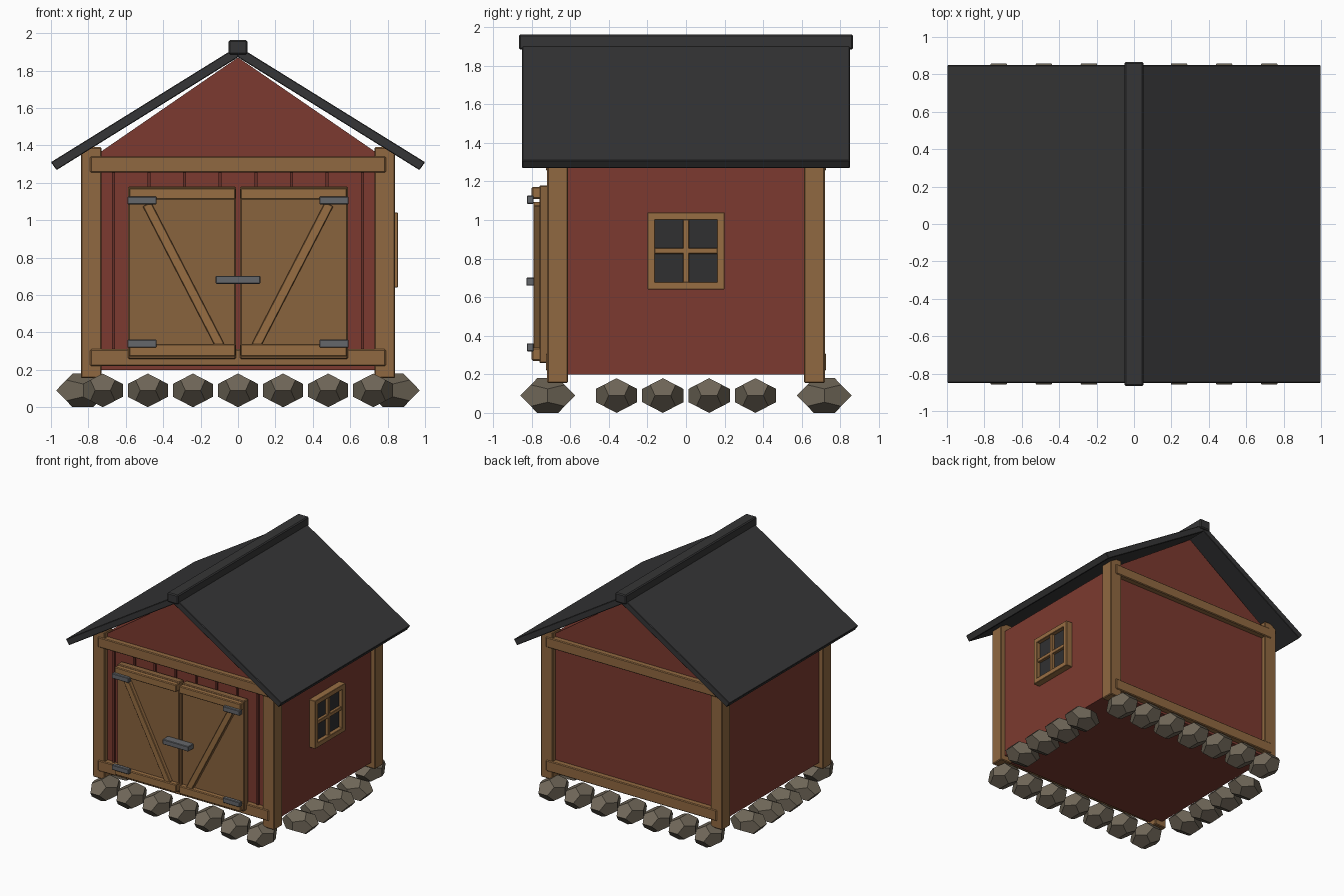
import bpy, bmesh, math
from mathutils import Matrix, Vector

if "Cube" in bpy.data.objects:
    bpy.data.objects.remove(bpy.data.objects["Cube"])


def mat(name, r, g, b):
    m = bpy.data.materials.new(name)
    m.diffuse_color = (r, g, b, 1)
    m.use_nodes = True
    m.node_tree.nodes["Principled BSDF"].inputs["Base Color"].default_value = m.diffuse_color
    return m


RED = mat("red_paint", 0.20, 0.042, 0.029)
DARK_RED = mat("dark_red_paint", 0.13, 0.028, 0.02)
WOOD = mat("wood", 0.28, 0.14, 0.052)
PANEL = mat("door_wood", 0.25, 0.125, 0.048)
TRIM = mat("trim_wood", 0.31, 0.155, 0.055)
ROOF = mat("roofing", 0.036, 0.036, 0.037)
GLASS = mat("dark_glass", 0.03, 0.03, 0.031)
METAL = mat("metal", 0.13, 0.135, 0.145)
STONE = mat("stone", 0.16, 0.135, 0.098)


def finish(name, bm, material, bevel=0.0):
    bmesh.ops.recalc_face_normals(bm, faces=bm.faces)
    me = bpy.data.meshes.new(name)
    bm.to_mesh(me)
    bm.free()
    me.materials.append(material)
    ob = bpy.data.objects.new(name, me)
    bpy.context.collection.objects.link(ob)
    if bevel:
        mod = ob.modifiers.new("bevel", 'BEVEL')
        mod.width = bevel
        mod.segments = 1
    return ob


def box(name, xs, ys, zs, material, bevel=0.006, tilt=0.0):
    """Box between bounds, optionally turned about the y axis."""
    bm = bmesh.new()
    bmesh.ops.create_cube(bm, size=1)
    size = [b - a for a, b in (xs, ys, zs)]
    bmesh.ops.scale(bm, vec=size, verts=bm.verts)
    ob = finish(name, bm, material, bevel)
    ob.location = [(a + b) / 2 for a, b in (xs, ys, zs)]
    ob.rotation_euler.y = tilt
    return ob


def prism(name, profile, y, material, bevel=0.0):
    """Extrude an xz profile from -y to y."""
    bm = bmesh.new()
    face = bm.faces.new([bm.verts.new((x, -y, z)) for x, z in profile])
    ext = bmesh.ops.extrude_face_region(bm, geom=[face])
    verts = [v for v in ext["geom"] if isinstance(v, bmesh.types.BMVert)]
    bmesh.ops.translate(bm, vec=(0, 2 * y, 0), verts=verts)
    return finish(name, bm, material, bevel)


def mirrored(s, a, b):
    return tuple(sorted((s * a, s * b)))


def stone(name, x, y, turn):
    """Squashed dodecahedron."""
    p = (1 + math.sqrt(5)) / 2
    sg = (-1, 1)
    pts = [(a, b, c) for a in sg for b in sg for c in sg]
    for a in sg:
        for b in sg:
            pts += [(0, a / p, b * p), (a / p, b * p, 0), (a * p, 0, b / p)]
    bm = bmesh.new()
    for q in pts:
        bm.verts.new(q)
    bmesh.ops.convex_hull(bm, input=bm.verts)
    bmesh.ops.dissolve_limit(bm, angle_limit=0.05, verts=bm.verts, edges=bm.edges)
    bmesh.ops.scale(bm, vec=(0.107 / p, 0.142 / p, 0.09 / p), verts=bm.verts)
    ob = finish(name, bm, STONE)
    ob.location = (x, y, 0.09)
    ob.rotation_euler.z = turn


# Walls with gables
prism("walls", [(-0.80, 0.2), (0.80, 0.2), (0.80, 1.32), (0, 1.87), (-0.80, 1.32)], 0.68, RED)

# Front battens
for i in range(8):
    x = -0.665 + i * 0.19
    box("front_batten", (x - 0.008, x + 0.008), (-0.695, -0.67), (0.22, 1.28), DARK_RED, 0)

# Corner posts, and beams on front and back
for sy in (-1, 1):
    for sx in (-1, 1):
        box("corner_post", mirrored(sx, 0.73, 0.84), mirrored(sy, 0.612, 0.72), (0.155, 1.39), WOOD)
    for zs in ((0.22, 0.31), (1.255, 1.34)):
        box("cross_beam", (-0.79, 0.79), mirrored(sy, 0.645, 0.727), zs, WOOD)

# Roof slabs and ridge cap
for s in (-1, 1):
    prism("roof_slab", [(0, 1.93), (s * 1.0, 1.31), (s * 0.97, 1.268), (0, 1.871)], 0.85, ROOF, 0.004)
box("ridge_cap", (-0.05, 0.05), (-0.867, 0.867), (1.885, 1.963), ROOF, 0.008)

# Double doors: panel, rails, diagonal brace, hinges
for s in (-1, 1):
    box("door_panel", mirrored(s, 0.012, 0.587), (-0.76, -0.70), (0.258, 1.18), PANEL)
    for zs in ((0.27, 0.338), (1.11, 1.172)):
        box("door_rail", mirrored(s, 0.014, 0.583), (-0.80, -0.75), zs, TRIM)
    top, low = Vector((0.487, 1.085)), Vector((0.096, 0.328))
    mid, d = (top + low) / 2, top - low
    half = d.length / 2
    box("door_brace", (s * mid.x - 0.025, s * mid.x + 0.025), (-0.792, -0.75),
        (mid.y - half, mid.y + half), TRIM, 0.004, s * math.atan2(d.x, d.y))
    for z in (0.34, 1.105):
        box("hinge", mirrored(s, 0.435, 0.592), (-0.825, -0.79), (z - 0.021, z + 0.021), METAL, 0.004)
box("latch", (-0.12, 0.12), (-0.828, -0.755), (0.66, 0.702), METAL, 0.004)

# Window on the right wall
box("window_glass", (0.79, 0.822), (-0.18, 0.18), (0.66, 1.02), GLASS, 0)
for s in (-1, 1):
    box("window_stile", (0.79, 0.855), mirrored(s, 0.16, 0.20), (0.64, 1.04), TRIM, 0.003)
for zs in ((0.64, 0.68), (1.0, 1.04)):
    box("window_rail", (0.79, 0.855), (-0.20, 0.20), zs, TRIM, 0.003)
box("window_mullion", (0.79, 0.845), (-0.015, 0.015), (0.66, 1.02), TRIM, 0.003)
box("window_crossbar", (0.79, 0.845), (-0.17, 0.17), (0.825, 0.855), TRIM, 0.003)

# Foundation stones along all four sides
for s in (-1, 1):
    for i in range(-3, 4):
        stone("foundation_stone", i * 0.241, s * 0.717, 0)
    for i in range(4):
        stone("side_stone", s * 0.83, -0.36 + i * 0.24, math.pi / 2)
